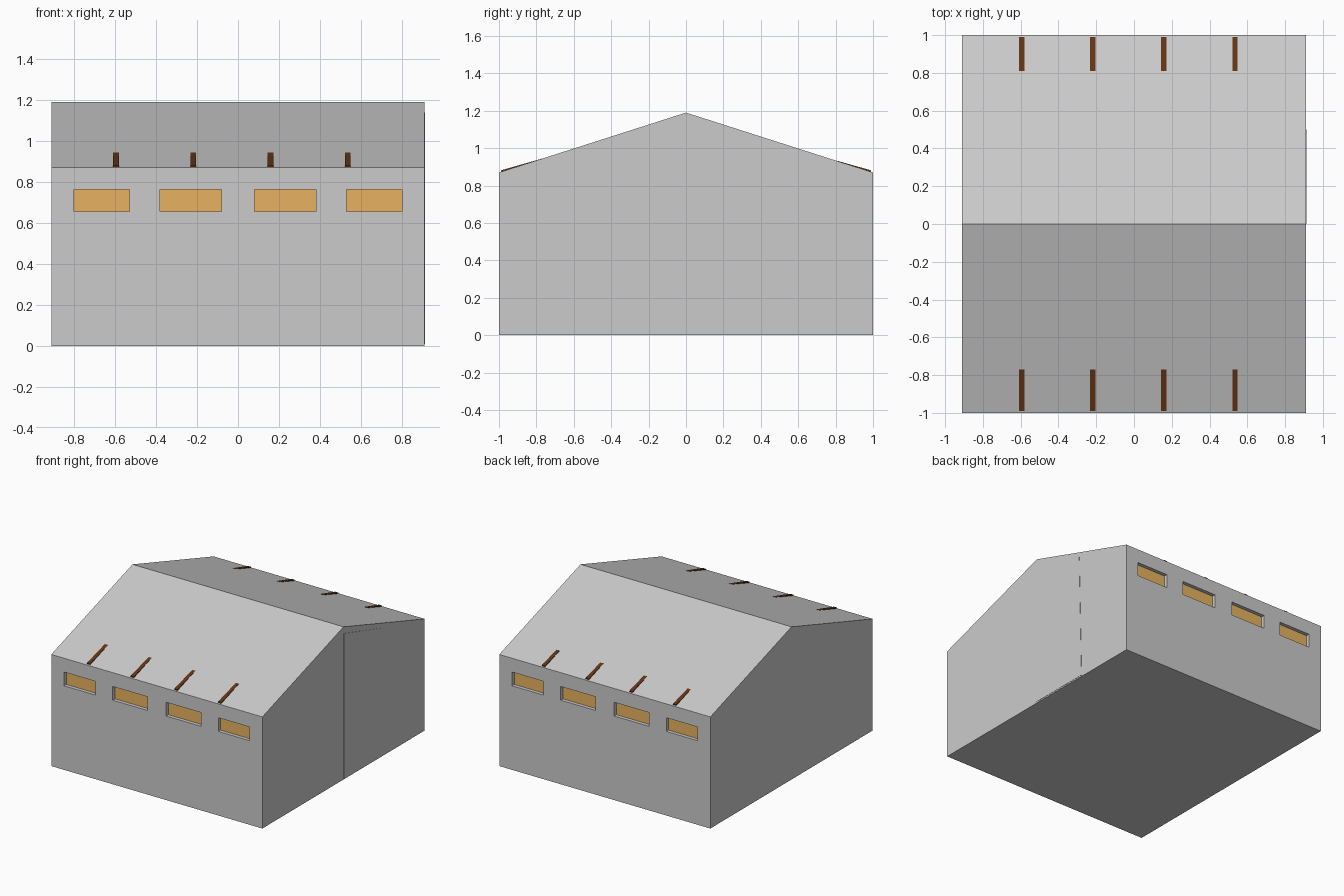
import bpy
import bmesh
from mathutils import Vector

if "Cube" in bpy.data.objects:
    bpy.data.objects.remove(bpy.data.objects["Cube"])


def material(name, color):
    m = bpy.data.materials.new(name)
    m.diffuse_color = (*color, 1)
    m.use_nodes = True
    m.node_tree.nodes["Principled BSDF"].inputs["Base Color"].default_value = m.diffuse_color
    return m


def prism(name, profile, x0, x1, mat=None):
    """Extrude a (y, z) profile along x."""
    bm = bmesh.new()
    face = bm.faces.new([bm.verts.new((x0, y, z)) for y, z in profile])
    ext = bmesh.ops.extrude_face_region(bm, geom=[face])["geom"]
    verts = [g for g in ext if isinstance(g, bmesh.types.BMVert)]
    bmesh.ops.translate(bm, verts=verts, vec=Vector((x1 - x0, 0, 0)))
    bmesh.ops.recalc_face_normals(bm, faces=bm.faces[:])
    mesh = bpy.data.meshes.new(name)
    bm.to_mesh(mesh)
    bm.free()
    ob = bpy.data.objects.new(name, mesh)
    bpy.context.collection.objects.link(ob)
    if mat:
        mesh.materials.append(mat)
    return ob


def rect(y0, y1, z0, z1):
    return [(y0, z0), (y1, z0), (y1, z1), (y0, z1)]


amber = material("amber_glass", (0.8, 0.45, 0.12))
brown = material("brown_wood", (0.13, 0.035, 0.008))
pale = material("pale_door", (0.97, 0.97, 0.97))

# Gabled hall body
HALF_X, EAVE, RIDGE = 0.91, 0.87, 1.19
body = prism("hall_body", [(-1, 0), (1, 0), (1, EAVE), (0, RIDGE), (-1, EAVE)],
             -HALF_X, HALF_X)

# Recessed windows on front and back walls
DEPTH = 0.03
for side, s in (("front", -1), ("back", 1)):
    for i, (x0, x1) in enumerate([(-0.80, -0.53), (-0.38, -0.08),
                                  (0.08, 0.38), (0.53, 0.80)]):
        cutter = prism("window_cutter", rect(s * (1 - DEPTH), s * 1.05, 0.655, 0.762), x0, x1)
        mod = body.modifiers.new("window_hole", 'BOOLEAN')
        mod.operation = 'DIFFERENCE'
        mod.solver = 'EXACT'
        mod.object = cutter
        bpy.context.view_layer.objects.active = body
        bpy.ops.object.modifier_apply(modifier=mod.name)
        bpy.data.objects.remove(cutter)
        prism(f"{side}_window_pane_{i + 1}",
              rect(s * (1 - DEPTH - 0.004), s * (1 - DEPTH + 0.002), 0.655, 0.762),
              x0, x1, amber)

# Rafter ends breaking through the roof near the eaves
for side, s, inner, top in (("front", -1, 0.77, 0.944), ("back", 1, 0.81, 0.932)):
    for i, x in enumerate((-0.595, -0.218, 0.158, 0.535)):
        prism(f"{side}_rafter_{i + 1}",
              [(s * 0.99, 0.862), (s * 0.99, 0.881), (s * inner, top), (s * inner, top - 0.02)],
              x - 0.014, x + 0.014, brown)

# Pale sliding door panel on the right gable
prism("door_panel", [(0, 0.01), (0.5, 0.01), (0.475, 1.0), (0, 1.138)],
      HALF_X - 0.01, HALF_X + 0.002, pale)
